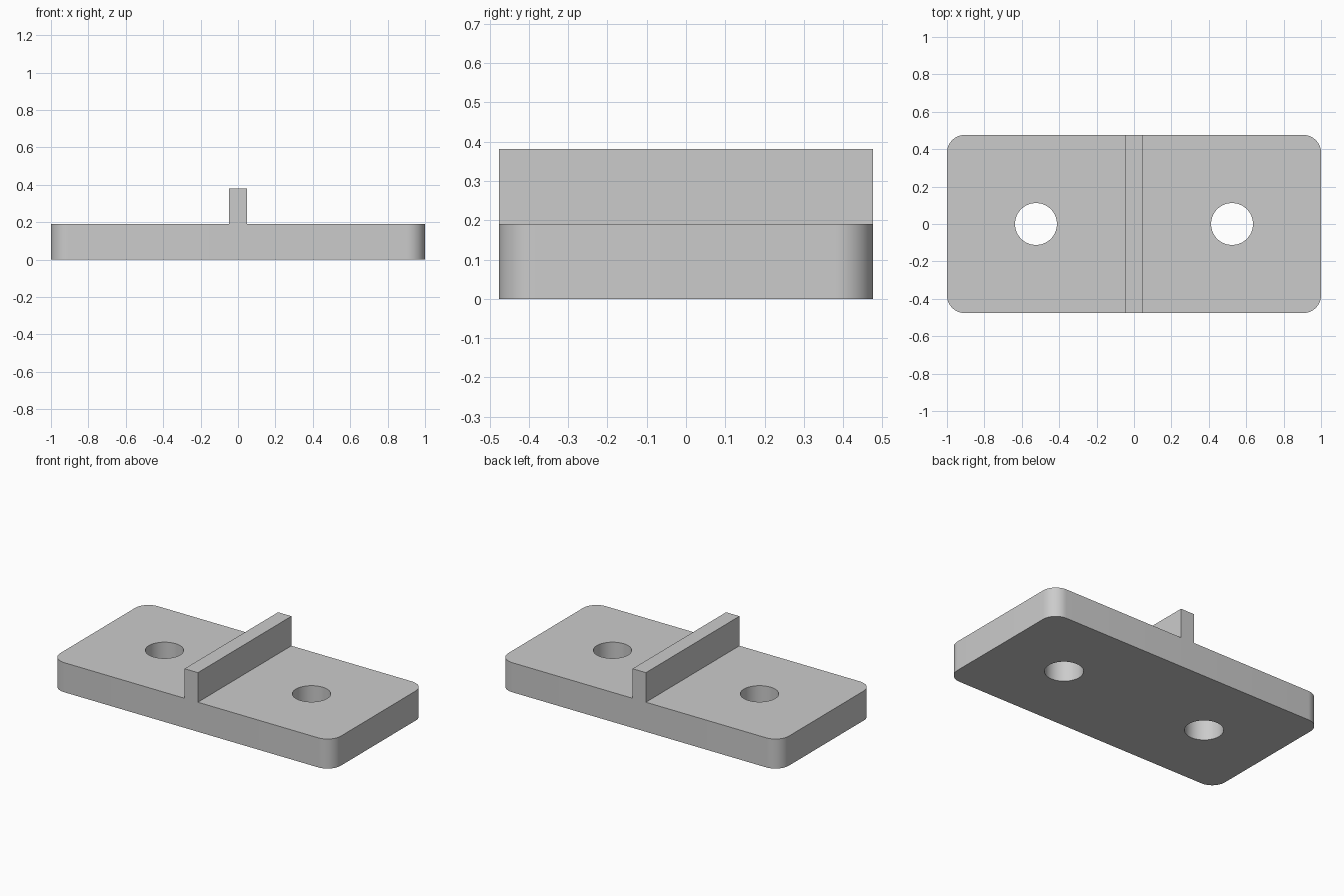
import bpy
import bmesh
import math

cube = bpy.data.objects.get("Cube")
if cube:
    bpy.data.objects.remove(cube, do_unlink=True)

UNIT = 2 / 21
LENGTH, DEPTH, THICK = 21 * UNIT, 10 * UNIT, 2 * UNIT
HOLE_X, HOLE_R = 0.524, 0.112

grey = bpy.data.materials.new("plain grey")
grey.use_nodes = True
colour = (0.6, 0.6, 0.6, 1)
grey.diffuse_color = colour
grey.node_tree.nodes["Principled BSDF"].inputs["Base Color"].default_value = colour


def add_box(name, size, bottom, corner=0):
    """Box centred in x and y, with optional rounded vertical corners."""
    bm = bmesh.new()
    bmesh.ops.create_cube(bm, size=1)
    bmesh.ops.scale(bm, vec=size, verts=bm.verts)
    bmesh.ops.translate(bm, vec=(0, 0, bottom + size[2] / 2), verts=bm.verts)
    if corner:
        upright = [e for e in bm.edges
                   if abs(e.verts[0].co.z - e.verts[1].co.z) > size[2] / 2]
        bmesh.ops.bevel(bm, geom=upright, offset=corner, segments=12,
                        profile=0.5, affect='EDGES')
    mesh = bpy.data.meshes.new(name)
    bm.to_mesh(mesh)
    bm.free()
    mesh.materials.append(grey)
    obj = bpy.data.objects.new(name, mesh)
    bpy.context.collection.objects.link(obj)
    return obj


def select_only(obj):
    bpy.ops.object.select_all(action='DESELECT')
    obj.select_set(True)
    bpy.context.view_layer.objects.active = obj


# Base plate with rounded corners
plate = add_box("base_plate", (LENGTH, DEPTH, THICK), 0, corner=UNIT)

# Two through holes
for side in (-1, 1):
    bpy.ops.mesh.primitive_cylinder_add(
        vertices=64, radius=HOLE_R, depth=THICK * 2,
        location=(side * HOLE_X, 0, THICK / 2))
    cutter = bpy.context.object
    cutter.name = "hole_cutter"
    cutter.hide_render = True
    cutter.data.materials.append(grey)
    select_only(plate)
    cut = plate.modifiers.new("hole", 'BOOLEAN')
    cut.operation = 'DIFFERENCE'
    cut.solver = 'EXACT'
    cut.object = cutter
    bpy.ops.object.modifier_apply(modifier=cut.name)
    bpy.data.objects.remove(cutter, do_unlink=True)

select_only(plate)
bpy.ops.object.shade_smooth_by_angle(angle=math.radians(30))

# Upright rib across the middle
add_box("centre_rib", (UNIT, DEPTH, THICK), THICK)
